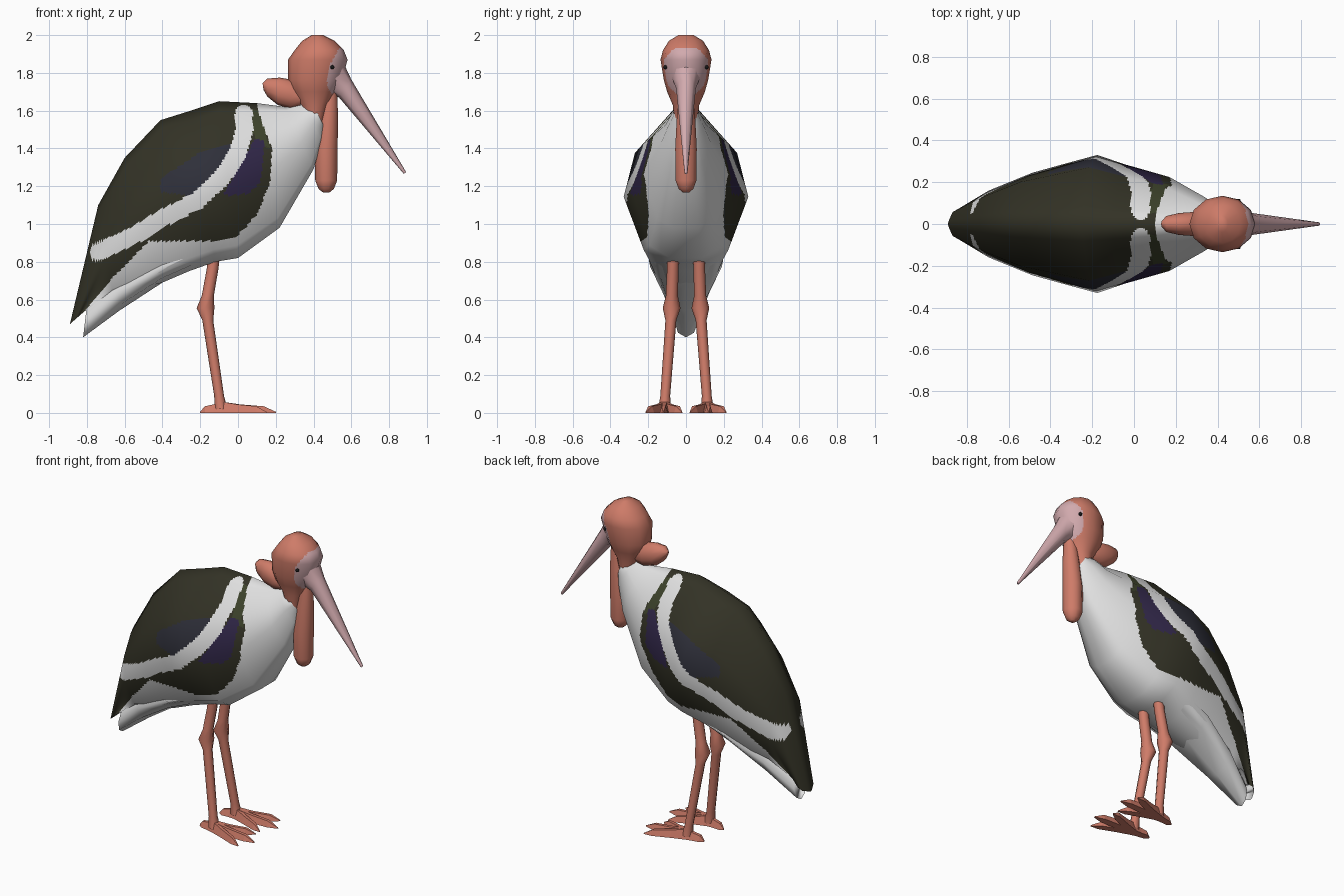
import bpy, bmesh, math
from mathutils import Vector

if "Cube" in bpy.data.objects:
    bpy.data.objects.remove(bpy.data.objects["Cube"])


def material(name, rgb):
    m = bpy.data.materials.new(name)
    m.diffuse_color = (*rgb, 1)
    m.use_nodes = True
    m.node_tree.nodes["Principled BSDF"].inputs["Base Color"].default_value = m.diffuse_color
    return m


WHITE = material("white feathers", (0.75, 0.75, 0.75))
DARK = material("dark olive feathers", (0.033, 0.032, 0.019))
PURPLE = material("purple feathers", (0.03, 0.02, 0.065))
BLUE = material("slate feathers", (0.028, 0.029, 0.042))
GREEN = material("green feathers", (0.046, 0.055, 0.024))
CORAL = material("coral skin", (0.62, 0.2, 0.14))
PINK = material("pink beak", (0.64, 0.4, 0.42))
BLACK = material("black eye", (0.01, 0.01, 0.01))


def round_shape(n):
    """Half outline of an n-sided ellipse: (position from a to b, half width)."""
    return [((1 - math.cos(2 * math.pi * i / n)) / 2, math.sin(2 * math.pi * i / n))
            for i in range(n // 2 + 1)]


def ring(a, b, w, shape, y=0.0):
    """Cross-section between a and b (both x, z), mirrored in y."""
    half = [(a[0] + (b[0] - a[0]) * t, w * f, a[1] + (b[1] - a[1]) * t) for t, f in shape]
    full = half + [(x, -v, z) for x, v, z in half[-2:0:-1]]
    return [Vector((x, v + y, z)) for x, v, z in full]


def skin(name, rings, mats, k=1, paint=None, smooth=True):
    """Loft rings; split each patch k times for painting, keeping the shape."""
    m, n = len(rings), len(rings[0])
    normals = []
    for i, r in enumerate(rings):
        c = sum(r, Vector()) / n
        row = []
        for j in range(n):
            du = rings[min(i + 1, m - 1)][j] - rings[max(i - 1, 0)][j]
            nv = du.cross(r[(j + 1) % n] - r[j - 1]).normalized()
            row.append(-nv if nv.dot(r[j] - c) < 0 else nv)
        normals.append(row)

    def blend(g, i, j, u, v):
        i2, j2 = min(i + 1, m - 1), (j + 1) % n
        return (g[i][j].lerp(g[i][j2], v)).lerp(g[i2][j].lerp(g[i2][j2], v), u)

    bm = bmesh.new()
    rows, vn = [], []
    for q in range((m - 1) * k + 1):
        row = []
        for p in range(n * k):
            args = (q // k, p // k, (q % k) / k, (p % k) / k)
            row.append(bm.verts.new(blend(rings, *args)))
            vn.append(blend(normals, *args).normalized())
        rows.append(row)
    for r0, r1 in zip(rows, rows[1:]):
        for p in range(n * k):
            p2 = (p + 1) % (n * k)
            bm.faces.new((r0[p], r0[p2], r1[p2], r1[p]))
    caps = [bm.faces.new(rows[0]), bm.faces.new(rows[-1])]
    bmesh.ops.recalc_face_normals(bm, faces=bm.faces)
    for f in bm.faces:
        f.smooth = smooth and f not in caps
        if paint:
            c = f.calc_center_median()
            f.material_index = mats.index(paint(c.x, c.z))
    me = bpy.data.meshes.new(name)
    bm.to_mesh(me)
    bm.free()
    for mt in mats:
        me.materials.append(mt)
    if smooth:
        me.normals_split_custom_set_from_vertices(vn)
    ob = bpy.data.objects.new(name, me)
    bpy.context.collection.objects.link(ob)
    return ob


def inside(x, z, poly):
    hit = False
    for (x0, z0), (x1, z1) in zip(poly, poly[1:] + poly[:1]):
        if (z0 > z) != (z1 > z) and x < x0 + (z - z0) / (z1 - z0) * (x1 - x0):
            hit = not hit
    return hit


def near(x, z, path, d):
    p = Vector((x, z))
    for a, b in zip(path, path[1:]):
        a, b = Vector(a), Vector(b)
        t = max(0, min(1, (p - a).dot(b - a) / (b - a).length_squared))
        if (a.lerp(b, t) - p).length < d:
            return True
    return False


# Feather pattern, seen from the side
WING = [(0.08, 1.7), (0.10, 1.62), (0.14, 1.5), (0.18, 1.40), (0.17, 1.22), (0.10, 1.05),
        (0.0, 0.94), (-0.15, 0.91), (-0.47, 0.91), (-0.65, 0.73), (-0.82, 0.53),
        (-1, 0.4), (-1, 1.7)]
STRIPE = [(0.03, 1.585), (0.035, 1.50), (0.0, 1.38), (-0.08, 1.25), (-0.22, 1.12),
          (-0.40, 1.03), (-0.55, 0.94), (-0.745, 0.85)]
PURPLE_PATCH = [(0.09, 1.45), (0.14, 1.44), (0.12, 1.22), (0.05, 1.16), (-0.08, 1.15), (0.0, 1.3)]
SLATE_PATCH = [(-0.04, 1.42), (-0.2, 1.38), (-0.41, 1.24), (-0.41, 1.17), (-0.25, 1.15),
               (-0.1, 1.18), (0.0, 1.34)]
GREEN_PATCH = [(0.06, 1.61), (0.11, 1.6), (0.17, 1.40), (0.10, 1.44), (0.07, 1.5)]


def feathers(x, z):
    if not inside(x, z, WING):
        return WHITE
    if x > -0.78 and near(x, z, STRIPE, 0.046):
        return WHITE
    for poly, mat in ((PURPLE_PATCH, PURPLE), (SLATE_PATCH, BLUE), (GREEN_PATCH, GREEN)):
        if inside(x, z, poly):
            return mat
    return DARK


# Body with folded wings
BODY = [(0, 0), (0.06, 0.25), (0.28, 0.82), (0.57, 1), (0.92, 0.68), (1, 0.3), (1, 0)]
sections = [((0.40, 1.63), (0.455, 1.52), 0.07), ((0.33, 1.645), (0.445, 1.44), 0.09),
            ((0.25, 1.62), (0.40, 1.29), 0.13), ((0.10, 1.64), (0.22, 0.98), 0.225),
            ((-0.10, 1.65), (0.0, 0.82), 0.285), ((-0.25, 1.60), (-0.12, 0.80), 0.33),
            ((-0.41, 1.55), (-0.26, 0.75), 0.29), ((-0.60, 1.35), (-0.40, 0.69), 0.245),
            ((-0.74, 1.10), (-0.66, 0.62), 0.16), ((-0.89, 0.47), (-0.81, 0.54), 0.07)]
skin("body", [ring(a, b, w, BODY) for a, b, w in sections],
     [WHITE, DARK, PURPLE, BLUE, GREEN], 20, feathers)

# White tail under the wing tips
skin("tail", [ring(a, b, w, round_shape(8)) for a, b, w in (
    ((-0.25, 0.9), (-0.25, 0.76), 0.2), ((-0.40, 0.86), (-0.40, 0.69), 0.19),
    ((-0.63, 0.74), (-0.63, 0.54), 0.125), ((-0.80, 0.57), (-0.82, 0.40), 0.06))], [WHITE])

# Head with pink face
FACE = [(0.535, 1.93), (0.48, 1.83), (0.47, 1.73), (0.51, 1.67), (0.7, 1.67), (0.7, 1.93)]
head = [(1.52, 0.36, 0.45, 0.06), (1.63, 0.33, 0.48, 0.07), (1.70, 0.285, 0.52, 0.10),
        (1.76, 0.265, 0.55, 0.117), (1.87, 0.265, 0.58, 0.135), (1.92, 0.30, 0.56, 0.122),
        (1.97, 0.34, 0.51, 0.09), (2.0, 0.39, 0.45, 0.04)]
skin("head", [ring((x0, z), (x1, z), w, round_shape(12)) for z, x0, x1, w in head],
     [CORAL, PINK], 8, lambda x, z: PINK if inside(x, z, FACE) else CORAL)

# Beak
skin("beak", [ring(a, b, w, round_shape(8)) for a, b, w in (
    ((0.56, 1.85), (0.47, 1.70), 0.075), ((0.60, 1.765), (0.535, 1.67), 0.052),
    ((0.89, 1.275), (0.878, 1.265), 0.008))], [PINK])

# Throat pouch hanging in front
skin("throat_pouch", [ring((x - r, z), (x + r, z), r, round_shape(10)) for x, z, r in (
    (0.467, 1.168, 0.018), (0.467, 1.185, 0.04), (0.467, 1.23, 0.058), (0.467, 1.40, 0.06),
    (0.478, 1.55, 0.052), (0.49, 1.72, 0.035))], [CORAL])

# Nape pouch behind the neck
skin("nape_pouch", [ring(a, b, w, round_shape(10)) for a, b, w in (
    ((0.13, 1.745), (0.135, 1.71), 0.015), ((0.155, 1.77), (0.155, 1.675), 0.04),
    ((0.22, 1.775), (0.21, 1.63), 0.055), ((0.28, 1.765), (0.28, 1.61), 0.06),
    ((0.33, 1.73), (0.33, 1.62), 0.05))], [CORAL])

# Eyes, legs and feet, both sides
LEG = [(-0.12, 0.90, 0.068, 0.032), (-0.135, 0.76, 0.07, 0.031), (-0.16, 0.62, 0.075, 0.032),
       (-0.172, 0.555, 0.076, 0.047), (-0.16, 0.49, 0.08, 0.029), (-0.10, 0.09, 0.11, 0.026),
       (-0.09, 0.02, 0.113, 0.034)]
TOE = [(0, 0), (0, 0.45), (1, 1), (1, 0)]
TIPS = {"middle": (0.2, 0.12), "outer": (0.15, 0.212), "inner": (0.14, 0.022), "back": (-0.2, 0.1)}
for s, side in ((1, "left"), (-1, "right")):
    bpy.ops.mesh.primitive_uv_sphere_add(segments=10, ring_count=6, radius=0.011,
                                         location=(0.50, s * 0.11, 1.83))
    eye = bpy.context.object
    eye.name = side + "_eye"
    eye.data.materials.append(BLACK)
    skin(side + "_leg", [ring((x - r, z), (x + r, z), r, round_shape(8), s * y)
                         for x, z, y, r in LEG], [CORAL])
    for toe, (tx, ty) in TIPS.items():
        rings = []
        for t, h, w in ((0, 0.06, 0.03), (0.35, 0.045, 0.024), (0.78, 0.035, 0.022), (1, 0.006, 0.004)):
            x, y = -0.09 + (tx + 0.09) * t, 0.113 + (ty - 0.113) * t
            rings.append(ring((x, h), (x, 0), w, TOE, s * y))
        skin(f"{side}_{toe}_toe", rings, [CORAL], smooth=False)
